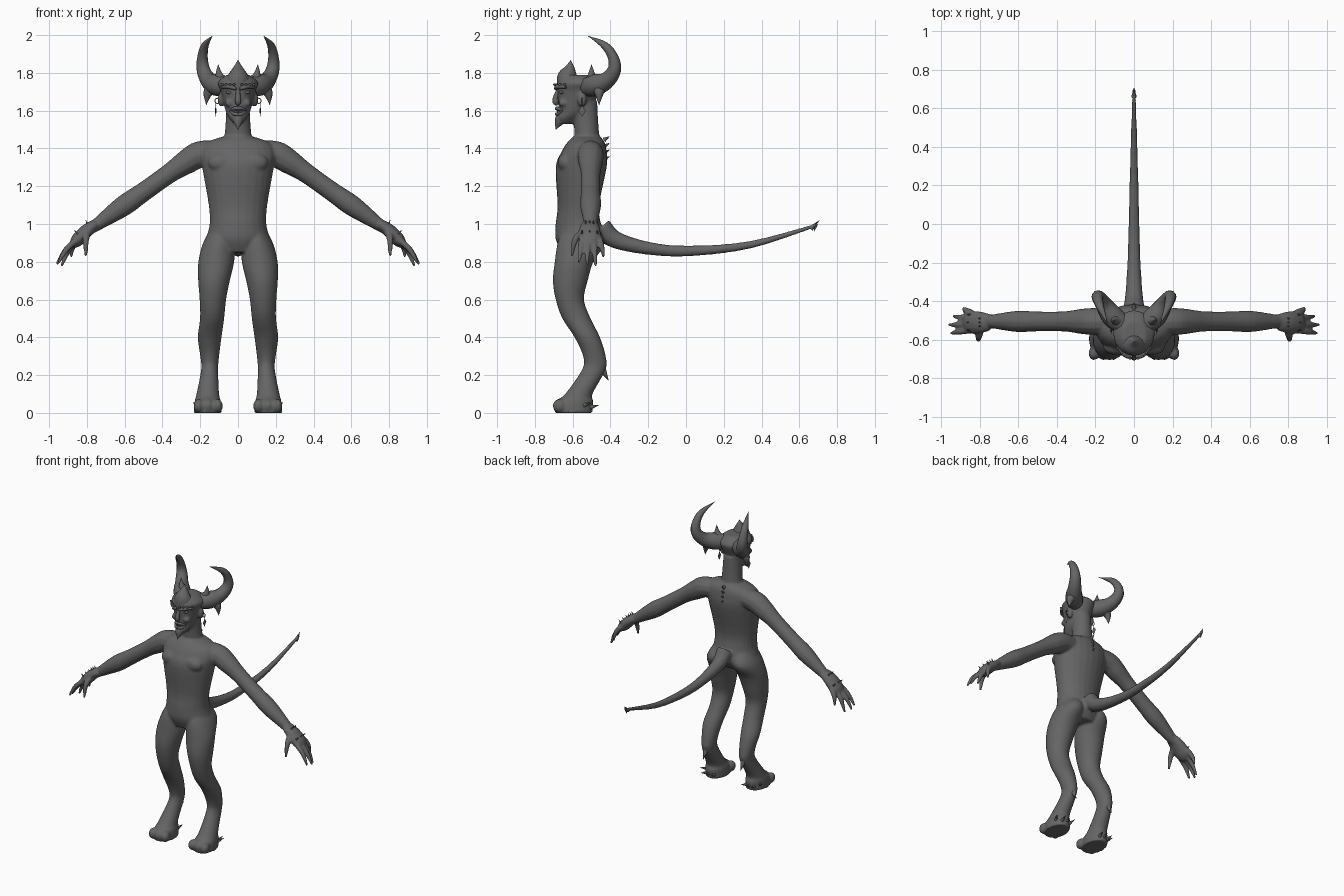
import bpy, bmesh, math
from mathutils import Vector, Matrix

if "Cube" in bpy.data.objects:
    bpy.data.objects.remove(bpy.data.objects["Cube"])

grey = bpy.data.materials.new("dark grey")
grey.use_nodes = True
grey.diffuse_color = (.13, .13, .13, 1)
grey.node_tree.nodes["Principled BSDF"].inputs["Base Color"].default_value = grey.diffuse_color


def spline(rows, steps):
    """Catmull-Rom through rows of any width."""
    rows = [Vector(row) for row in rows]
    last = len(rows) - 1
    result = []
    for i in range(last):
        before, start = rows[max(i - 1, 0)], rows[i]
        end, after = rows[i + 1], rows[min(i + 2, last)]
        for k in range(steps):
            t = k / steps
            linear = (end - before) * t
            square = (2 * before - 5 * start + 4 * end - after) * t * t
            cubic = (3 * start - before - 3 * end + after) * t ** 3
            result.append(start + (linear + square + cubic) / 2)
    return result + [rows[last]]


def angles(count):
    return [math.tau * i / count for i in range(count)]


def skin(bm, rings):
    """Closed surface through rings of equal size."""
    loops = [[bm.verts.new(point) for point in ring] for ring in rings]
    for low, high in zip(loops, loops[1:]):
        for i in range(len(low)):
            bm.faces.new((low[i - 1], low[i], high[i], high[i - 1]))
    bm.faces.new(loops[0][::-1])
    bm.faces.new(loops[-1])


def column(bm, rows, side=1):
    """Horizontal rings: height, centre x, half width, front y, back y."""
    rings = []
    for z, x, width, front, back in spline(rows, 4):
        middle, depth = (front + back) / 2, (back - front) / 2
        rings.append([(side * (x + width * math.cos(a)), middle + depth * math.sin(a), z)
                      for a in angles(24)])
    skin(bm, rings)


def tube(bm, rows, side=1, sides=12, flat=1, steps=4):
    """Rings across a path of x, y, z, radius."""
    points = spline(rows, steps)
    path = [Vector((side * p[0], p[1], p[2])) for p in points]
    whole = path[-1] - path[0]
    reference = Vector((1, 0, 0)) if abs(whole.x) < .6 * whole.length else Vector((0, 1, 0))
    rings = []
    for i, centre in enumerate(path):
        along = (path[min(i + 1, len(path) - 1)] - path[max(i - 1, 0)]).normalized()
        u = (reference - along * reference.dot(along)).normalized()
        v = along.cross(u)
        radius = max(points[i][3], .001)
        rings.append([centre + radius * (u * flat * math.cos(a) + v * math.sin(a))
                      for a in angles(sides)])
    skin(bm, rings)


def midline(bm, rows):
    """Tube in the plane of symmetry: y, z, radius."""
    tube(bm, [(0, *row) for row in rows])


def level(bm, y, rows, side, **options):
    """Tube at constant depth y: x, z, radius."""
    tube(bm, [(x, y, z, radius) for x, z, radius in rows], side, **options)


def ball(bm, centre, size, side=1):
    place = Matrix.Translation((side * centre[0], *centre[1:]))
    bmesh.ops.create_uvsphere(bm, u_segments=16, v_segments=8, radius=1,
                              matrix=place @ Matrix.Diagonal((*size, 1)))


def spike(bm, base, reach, radius, side=1):
    """Cone from base along the offset reach."""
    tip = Vector(base) + Vector(reach)
    tube(bm, [(*base, radius), (*tip, 0)], side, sides=8, steps=1)


def finish(name, bm):
    bmesh.ops.recalc_face_normals(bm, faces=bm.faces)
    mesh = bpy.data.meshes.new(name)
    bm.to_mesh(mesh)
    bm.free()
    mesh.materials.append(grey)
    part = bpy.data.objects.new(name, mesh)
    bpy.context.collection.objects.link(part)
    bpy.ops.object.select_all(action='DESELECT')
    part.select_set(True)
    bpy.context.view_layer.objects.active = part
    bpy.ops.object.shade_smooth_by_angle(angle=math.radians(50))
    return part


# Torso, neck, head and tail
body = bmesh.new()
column(body, [(.85, 0, .13, -.66, -.47), (.92, 0, .165, -.69, -.43), (1, 0, .15, -.69, -.45),
              (1.1, 0, .155, -.68, -.46), (1.3, 0, .19, -.69, -.42), (1.38, 0, .2, -.66, -.42),
              (1.43, 0, .17, -.63, -.43), (1.46, 0, .09, -.6, -.45)])
column(body, [(1.4, 0, .09, -.6, -.44), (1.48, 0, .07, -.59, -.46), (1.65, 0, .06, -.61, -.47)])
column(body, [(1.53, 0, .02, -.68, -.6), (1.56, 0, .046, -.69, -.56), (1.6, 0, .066, -.675, -.51),
              (1.7, 0, .09, -.68, -.46), (1.75, 0, .107, -.68, -.45), (1.79, 0, .06, -.65, -.5)])
midline(body, [(-.45, .98, .06), (-.37, .915, .046), (-.19, .87, .034), (.02, .857, .028),
               (.34, .89, .02), (.68, .99, .01)])

for side in (-1, 1):
    # Legs, soles and toes
    column(body, [(.98, .08, .06, -.65, -.47), (.9, .1, .085, -.68, -.43),
                  (.8, .115, .095, -.695, -.49), (.7, .127, .084, -.705, -.52),
                  (.6, .133, .07, -.69, -.54), (.5, .137, .064, -.655, -.505),
                  (.4, .15, .063, -.59, -.455), (.3, .15, .05, -.545, -.425),
                  (.23, .15, .045, -.55, -.425), (.1, .16, .06, -.64, -.495),
                  (.06, .16, .07, -.69, -.49), (0, .16, .074, -.695, -.495)], side)
    for toe in (-1, 0, 1):
        ball(body, (.158 + toe * .05, -.67, .037), (.028, .036, .037), side)
    # Arms and palms
    level(body, -.505, [(.1, 1.38, .06), (.2, 1.37, .07), (.27, 1.33, .066), (.36, 1.27, .053),
                        (.5, 1.17, .052), (.6, 1.1, .056), (.7, 1.03, .042),
                        (.77, .98, .03)], side)
    level(body, -.51, [(.75, 1, .028), (.8, .965, .036), (.85, .915, .036), (.875, .885, .02)],
          side, flat=1.6)
    # Fingers and thumb
    for finger, (x, z) in enumerate([(.885, .825), (.935, .775), (.96, .785), (.95, .795)]):
        root = Vector((.84, -.46 - finger * .03, .925))
        tip = Vector((x, -.435 - finger * .044, z))
        knuckle = (root + tip) / 2 + Vector((.01, 0, .01))
        tube(body, [(*root, .017), (*knuckle, .016), (*tip, .008)], side)
    tube(body, [(.79, -.53, .965, .02), (.805, -.585, .92, .018), (.805, -.605, .83, .008)], side)
    # Ears, chest and cheeks
    ball(body, (.088, -.55, 1.66), (.02, .025, .04), side)
    ball(body, (.085, -.64, 1.325), (.075, .04, .05), side)
    ball(body, (.045, -.65, 1.64), (.025, .025, .02), side)

# One continuous skin
body_part = finish("body", body)
fuse = body_part.modifiers.new("fuse", 'REMESH')
fuse.mode = 'VOXEL'
fuse.voxel_size = .0075
fuse.use_smooth_shade = True
soften = body_part.modifiers.new("soften", 'SMOOTH')
soften.iterations = 5

# Horns with an upper prong and a drooping lower prong
horns = bmesh.new()
for side in (-1, 1):
    tube(horns, [(.05, -.53, 1.725, .05), (.11, -.48, 1.735, .058), (.155, -.42, 1.76, .045),
                 (.183, -.38, 1.815, .036), (.188, -.385, 1.88, .028), (.175, -.43, 1.945, .02),
                 (.135, -.52, 1.996, 0)], side)
    level(horns, -.5, [(.08, 1.75, .035), (.1, 1.79, .02), (.105, 1.845, 0)], side)
    level(horns, -.46, [(.13, 1.73, .04), (.16, 1.69, .024), (.168, 1.63, 0)], side)
finish("horns", horns)

# Pointed forehead crest and beard
crest = bmesh.new()
midline(crest, [(-.61, 1.735, .075), (-.625, 1.78, .058), (-.615, 1.825, .028), (-.61, 1.868, 0)])
finish("forehead_crest", crest)
beard = bmesh.new()
midline(beard, [(-.65, 1.575, .03), (-.67, 1.545, .027), (-.69, 1.5, 0)])
finish("beard", beard)

# Nose, brows, brow studs, eyes and lips
face = bmesh.new()
midline(face, [(-.675, 1.71, .01), (-.69, 1.67, .014), (-.69, 1.645, .016), (-.68, 1.63, .006)])
for side in (-1, 1):
    tube(face, [(.01, -.69, 1.715, .008), (.045, -.68, 1.727, .012), (.085, -.635, 1.725, .007)], side)
    ball(face, (.045, -.658, 1.697), (.02, .012, .009), side)
    for stud in range(1, 5):
        x = stud * .021
        ball(face, (x, -.7 + 8 * x * x, 1.738), [.007] * 3, side)
    for lip in (1.612, 1.582):
        tube(face, [(0, -.685, lip, .009), (.02, -.68, lip, .009), (.045, -.655, 1.6, .004)], side)
finish("face_details", face)

# Teeth
teeth = bmesh.new()
for i in range(-3, 4):
    spike(teeth, (i * .009, -.682 + i * i * .002, 1.61), (0, 0, -.02), .005)
finish("teeth", teeth)

# Earrings: hoop and diamond drop
earrings = bmesh.new()
for side in (-1, 1):
    hoop = [(.11 + .012 * math.cos(a), 1.652 + .014 * math.sin(a), .003) for a in angles(12)]
    level(earrings, -.55, hoop + hoop[:1], side, sides=6, steps=1)
    level(earrings, -.55, [(.118, 1.645, .003), (.118, 1.625, .003), (.118, 1.6, .02),
                           (.118, 1.57, 0)], side, sides=4, flat=.25, steps=1)
finish("earrings", earrings)

# Arrow barb on the tail
barb = bmesh.new()
spike(barb, (0, .66, .975), (0, .045, .043), .014)
spike(barb, (0, .69, 1), (0, -.012, -.04), .009)
finish("tail_barb", barb)

# Spikes on the spine, hocks, heels and hands
spikes = bmesh.new()
for i in range(4):
    spike(spikes, (0, -.435, 1.34 + i * .035), (0, .03, .018), .013)
for side in (-1, 1):
    spike(spikes, (.15, -.45, .245), (0, .04, -.075), .024, side)
    for i in (-1, 0, 1):
        spike(spikes, (.16 + i * .03, -.505, .03), (i * .01, .045, .012), .012, side)
        spike(spikes, (.84, -.51 + i * .04, .94), (.028, 0, .028), .009, side)
        spike(spikes, (.79, -.51 + i * .02, .985), (.016, 0, .035), .009, side)
    spike(spikes, (.215, -.54, .04), (.023, .04, .015), .011, side)
finish("spikes", spikes)
